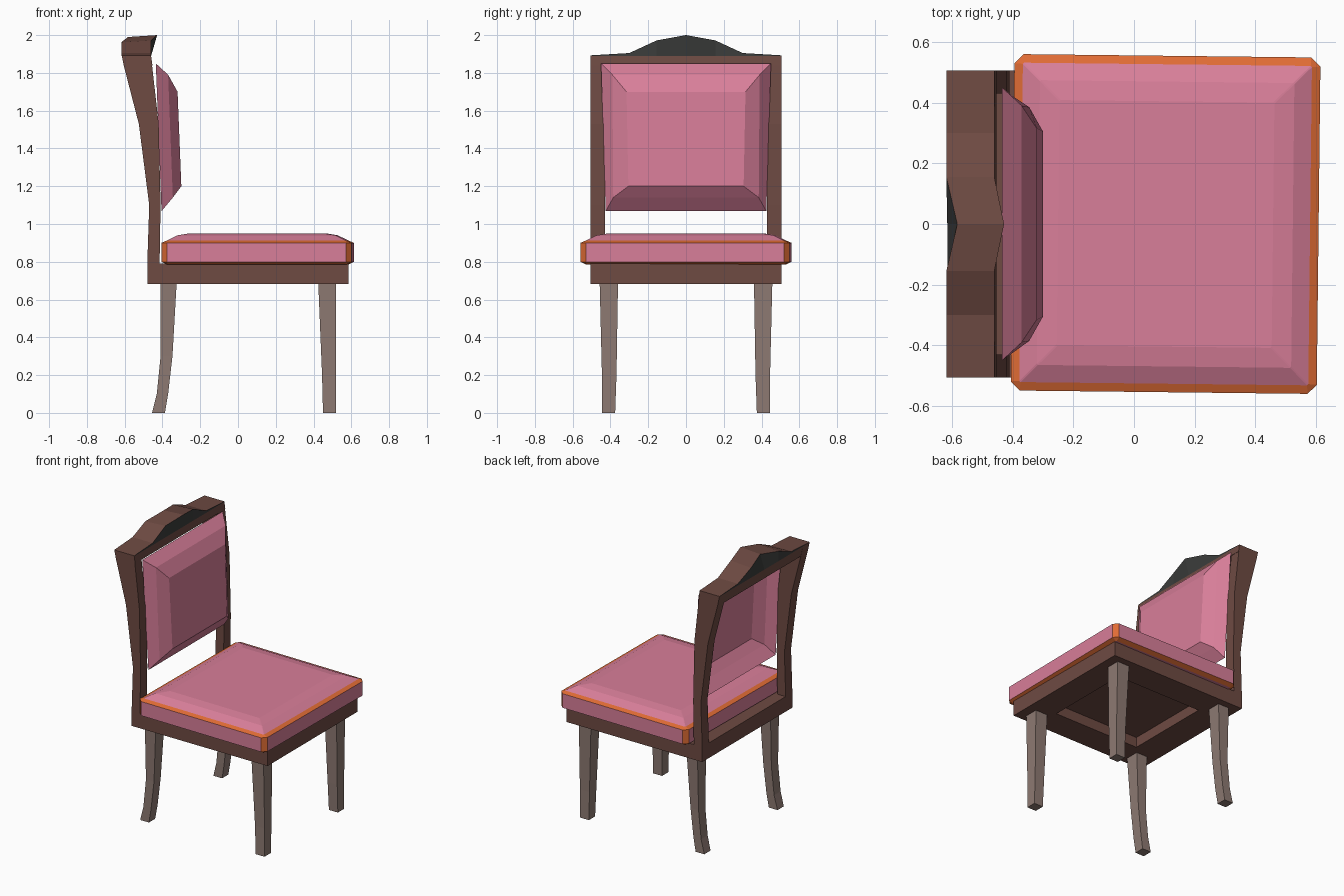
import bpy, bmesh, math

if "Cube" in bpy.data.objects:
    bpy.data.objects.remove(bpy.data.objects["Cube"])


def material(name, rgb):
    m = bpy.data.materials.new(name)
    m.diffuse_color = (*rgb, 1)
    m.use_nodes = True
    m.node_tree.nodes["Principled BSDF"].inputs["Base Color"].default_value = m.diffuse_color
    return m


PINK = material("pink fabric", (0.69, 0.21, 0.32))
ORANGE = material("orange piping", (0.75, 0.15, 0.035))
BROWN = material("brown wood", (0.156, 0.069, 0.055))
TAUPE = material("taupe wood", (0.27, 0.195, 0.17))
CHARCOAL = material("charcoal", (0.045, 0.047, 0.045))


def loft(name, rings, mats, rule=None, start=True, end=True):
    """Skin a chain of equal-length rings; rule(band, side) picks the material."""
    bm = bmesh.new()
    vs = [[bm.verts.new(p) for p in r] for r in rings]
    n = len(rings[0])
    for b in range(len(rings) - 1):
        for s in range(n):
            t = (s + 1) % n
            f = bm.faces.new((vs[b][s], vs[b][t], vs[b + 1][t], vs[b + 1][s]))
            f.material_index = rule(b, s) if rule else 0
    if start:
        bm.faces.new(vs[0][::-1])
    if end:
        bm.faces.new(vs[-1])
    bmesh.ops.recalc_face_normals(bm, faces=bm.faces[:])
    me = bpy.data.meshes.new(name)
    bm.to_mesh(me)
    bm.free()
    for m in mats:
        me.materials.append(m)
    ob = bpy.data.objects.new(name, me)
    bpy.context.collection.objects.link(ob)
    return ob


def rect(x0, x1, y0, y1, z):
    return [(x0, y0, z), (x1, y0, z), (x1, y1, z), (x0, y1, z)]


def octagon(hx, hy, c, z):
    return [(-hx + c, -hy, z), (hx - c, -hy, z), (hx, -hy + c, z), (hx, hy - c, z),
            (hx - c, hy, z), (-hx + c, hy, z), (-hx, hy - c, z), (-hx, -hy + c, z)]


# Seat frame with a recess underneath
loft("seat_frame", [rect(-0.48, 0.585, -0.505, 0.505, 0.79),
                    rect(-0.48, 0.585, -0.505, 0.505, 0.683),
                    rect(-0.28, 0.39, -0.31, 0.31, 0.683),
                    rect(-0.28, 0.39, -0.31, 0.31, 0.755)], [BROWN])

# Seat cushion: (height, inset, corner cut), orange on bevels and corners
steps = [(0.785, 0.03, 0.004), (0.80, 0, 0.03), (0.90, 0, 0.03), (0.912, 0.028, 0.004),
         (0.94, 0.085, 0.004), (0.951, 0.15, 0.004)]
seat = loft("seat_cushion",
            [octagon(0.504 - i, 0.554 - i, c, z) for z, i, c in steps],
            [PINK, ORANGE],
            lambda b, s: int(b in (0, 2) or (b == 1 and s % 2 == 1)))
seat.location.x = 0.104
seat.rotation_euler.z = math.radians(-0.65)

# Legs and back posts, left and right: (x back, x front, y inner, y outer, z)
front_leg = [(0.425, 0.52, 0.36, 0.457, 0.685), (0.445, 0.52, 0.368, 0.445, 0.2),
             (0.45, 0.52, 0.375, 0.445, 0)]
back_leg = [(-0.41, -0.325, 0.36, 0.457, 0.685), (-0.41, -0.347, 0.37, 0.445, 0.3),
            (-0.43, -0.37, 0.372, 0.445, 0.1), (-0.455, -0.387, 0.375, 0.445, 0)]
post = [(-0.48, -0.41, 0.43, 0.505, 0.683), (-0.48, -0.415, 0.43, 0.505, 0.8),
        (-0.47, -0.41, 0.43, 0.505, 1.1), (-0.525, -0.42, 0.43, 0.505, 1.53),
        (-0.605, -0.455, 0.43, 0.505, 1.84), (-0.615, -0.46, 0.43, 0.505, 1.889)]
for label, s in (("left", 1), ("right", -1)):
    for name, path, mat in (("front_leg", front_leg, TAUPE), ("back_leg", back_leg, TAUPE),
                            ("back_post", post, BROWN)):
        loft(f"{label}_{name}", [rect(a, b, s * y0, s * y1, z) for a, b, y0, y1, z in path],
             [mat])

# Top rail with arched crest: (y, back top x, back top z, front top x, front top z)
crest = [(0.505, -0.617, 1.893, -0.46, 1.893), (0.3, -0.617, 1.905, -0.46, 1.905),
         (0.155, -0.618, 1.962, -0.46, 1.972), (0, -0.582, 1.99, -0.428, 2.0)]
crest = [(-y, *r) for y, *r in crest] + crest[-2::-1]
loft("top_rail",
     [[(-0.598, y, 1.815), (-0.615, y, 1.89), (bx, y, bz), (fx, y, fz),
       (-0.46, y, 1.89), (-0.453, y, 1.84)] for y, bx, bz, fx, fz in crest],
     [BROWN, CHARCOAL], lambda b, s: int(s in (1, 3)))

# Back cushion, an open shell: (bottom x, z, half width, top x, z, half width)
shell = [(-0.405, 1.068, 0.425, -0.435, 1.85, 0.45),
         (-0.345, 1.14, 0.385, -0.37, 1.79, 0.39),
         (-0.30, 1.20, 0.305, -0.32, 1.70, 0.315)]
loft("back_cushion",
     [[(xb, -wb, zb), (xb, wb, zb), (xt, wt, zt), (xt, -wt, zt)]
      for xb, zb, wb, xt, zt, wt in shell], [PINK], start=False)
